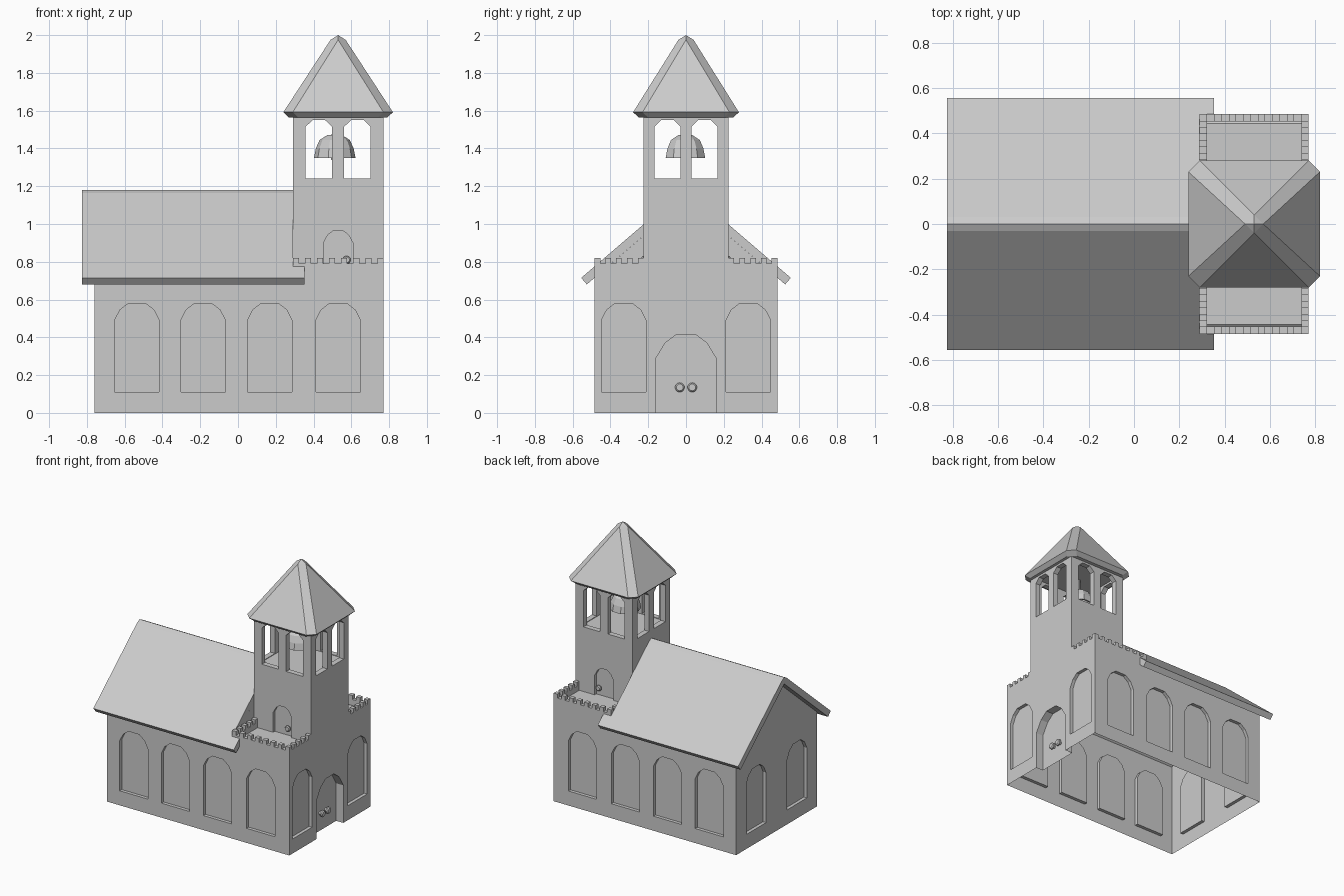
import bpy, bmesh, math
from mathutils import Matrix, Vector

if "Cube" in bpy.data.objects:
    bpy.data.objects.remove(bpy.data.objects["Cube"])


def finish(name, bm):
    bmesh.ops.recalc_face_normals(bm, faces=bm.faces[:])
    me = bpy.data.meshes.new(name)
    bm.to_mesh(me)
    bm.free()
    ob = bpy.data.objects.new(name, me)
    bpy.context.collection.objects.link(ob)
    return ob


def add_box(bm, x0, x1, y0, y1, z0, z1):
    m = Matrix.Translation(((x0 + x1) / 2, (y0 + y1) / 2, (z0 + z1) / 2))
    m = m @ Matrix.Diagonal((x1 - x0, y1 - y0, z1 - z0, 1))
    bmesh.ops.create_cube(bm, size=1, matrix=m)


def box(name, *dims):
    bm = bmesh.new()
    add_box(bm, *dims)
    return finish(name, bm)


def prism(name, profile, axis, a, b):
    """Extrude a (sideways, z) profile along x or y from a to b."""
    bm = bmesh.new()
    put = (lambda u, z, t: (t, u, z)) if axis == 'X' else (lambda u, z, t: (u, t, z))
    r0 = [bm.verts.new(put(u, z, a)) for u, z in profile]
    r1 = [bm.verts.new(put(u, z, b)) for u, z in profile]
    n = len(profile)
    bm.faces.new(r0)
    bm.faces.new(r1)
    for i in range(n):
        j = (i + 1) % n
        bm.faces.new((r0[i], r0[j], r1[j], r1[i]))
    return finish(name, bm)


def arch(c, z0, side):
    """Arched outline; side lists (half width, z) from springing to crown."""
    w = side[0][0]
    return ([(c - w, z0), (c + w, z0)] + [(c + u, z) for u, z in side]
            + [(c - u, z) for u, z in reversed(side)])


def cut(target, cutter):
    mod = target.modifiers.new("cut", 'BOOLEAN')
    mod.operation = 'DIFFERENCE'
    mod.solver = 'EXACT'
    mod.object = cutter
    bpy.context.view_layer.objects.active = target
    bpy.ops.object.modifier_apply(modifier=mod.name)
    bpy.data.objects.remove(cutter, do_unlink=True)


def lathe(name, profile, segs, matrix):
    bm = bmesh.new()
    vs = [bm.verts.new((r, 0, z)) for r, z in profile]
    es = [bm.edges.new(p) for p in zip(vs, vs[1:])]
    bmesh.ops.spin(bm, geom=vs + es, cent=(0, 0, 0), axis=(0, 0, 1),
                   angle=2 * math.pi, steps=segs)
    bmesh.ops.remove_doubles(bm, verts=bm.verts[:], dist=1e-5)
    bmesh.ops.transform(bm, matrix=matrix, verts=bm.verts[:])
    return finish(name, bm)


TX, HX, HY, W = 0.53, 0.24, 0.225, 0.485      # tower centre, half sizes, wall half depth
XL, XT, XR = -0.76, TX - HX, TX + HX

# Church walls: gabled hall, lowered at the tower end
walls = prism("church_walls", [(-W, 0), (W, 0), (W, 0.714), (0, 1.13), (-W, 0.714)],
              'X', XL, XR)
cut(walls, box("cutter", XT, 1, -1, 1, 0.75, 2))
window = [(0.118, 0.49), (0.09, 0.545), (0.045, 0.58)]
D = 0.025
for s in (-1, 1):
    for c in (-0.535, -0.185, 0.168, 0.53):
        cut(walls, prism("cutter", arch(c, 0.11, window), 'Y', s * (W - D), s * 0.6))
    cut(walls, prism("cutter", arch(s * 0.33, 0.11, window), 'X', XR - D, 0.9))
    cut(walls, prism("cutter", arch(s * 0.245, 0.11, window), 'X', -0.9, XL + D))
door = [(0.162, 0.285), (0.11, 0.37), (0.05, 0.415)]
cut(walls, prism("cutter", arch(0, -0.1, door), 'X', XR - 0.06, 0.9))
# Open underside
bm = bmesh.new()
bm.from_mesh(walls.data)
bmesh.ops.delete(bm, geom=[f for f in bm.faces if all(abs(v.co.z) < 1e-4 for v in f.verts)],
                 context='FACES')
bm.to_mesh(walls.data)
bm.free()

# Hall roof, notched around the tower base
half = [(0.555, 0.715), (0.03, 1.165)]
roof = prism("hall_roof", half + [(0, 1.18)] + [(-y, z) for y, z in reversed(half)]
             + [(-0.525, 0.68), (0, 1.13), (0.525, 0.68)], 'X', -0.825, 0.352)
cut(roof, box("cutter", XT, 1, -W, W, 0.5, 2))

# Battlements on both balconies
T, ZP, ZM = 0.032, 0.79, 0.82
for s, side in ((-1, "front"), (1, "back")):
    bm = bmesh.new()

    def wall(x0, x1, y0, y1, z0, z1):
        add_box(bm, x0, x1, *sorted((s * y0, s * y1)), z0, z1)

    wall(XT, XR, W - T, W, 0.70, ZP)
    for i in range(0, 15, 2):
        wall(XT + i * T, XT + (i + 1) * T, W - T, W, ZP, ZM)
    step = (W - HY) / 9
    for x in (XT, XR - T):
        wall(x, x + T, HY, W - T, 0.70, ZP)
        for i in range(0, 8, 2):
            wall(x, x + T, HY + i * step, HY + (i + 1) * step, ZP, ZM)
    finish(side + "_battlement", bm)

# Bell tower with hollow belfry
tower = box("bell_tower", XT, XR, -HY, HY, 0.74, 1.575)
cut(tower, box("cutter", XT + 0.04, XR - 0.04, -HY + 0.04, HY - 0.04, 1.235, 1.565))
opening = [(0.07, 1.515), (0.033, 1.55)]
for s in (-1, 1):
    cut(tower, prism("cutter", arch(TX + s * 0.102, 1.24, opening), 'Y', -0.5, 0.5))
    cut(tower, prism("cutter", arch(s * 0.098, 1.24, opening), 'X', 0, 1))
    small = [(0.078, 0.90), (0.055, 0.942), (0.025, 0.965)]
    cut(tower, prism("cutter", arch(TX, 0.75, small), 'Y', s * (HY - 0.02), s * 0.4))

# Tower roof: pyramid with chamfered hips
bm = bmesh.new()


def eave(d, z):
    a, b, c = 0.29 - d, 0.28 - d, 0.05
    pts = [(a, -b + c), (a, b - c), (a - c, b), (c - a, b),
           (-a, b - c), (-a, c - b), (c - a, -b), (a - c, -b)]
    return [bm.verts.new((TX + x, y, z)) for x, y in pts]


low, up = eave(0.028, 1.565), eave(0, 1.592)
top = [bm.verts.new((TX + x, y, 1.975)) for x, y in
       ((0.04, 0), (0, 0.04), (-0.04, 0), (0, -0.04))]
tip = bm.verts.new((TX, 0, 2.0))
bm.faces.new(low)
for i in range(8):
    bm.faces.new((low[i], low[(i + 1) % 8], up[(i + 1) % 8], up[i]))
for i in range(4):
    j = (i + 1) % 4
    bm.faces.new((up[2 * i], up[2 * i + 1], top[i]))
    bm.faces.new((up[2 * i + 1], up[(2 * i + 2) % 8], top[j], top[i]))
    bm.faces.new((top[i], top[j], tip))
finish("tower_roof", bm)

# Bell, hanger and clapper
at = Matrix.Translation((0.512, -0.003, 0))
lathe("bell", [(0.0, 1.475), (0.04, 1.47), (0.08, 1.445), (0.1, 1.40), (0.11, 1.35),
               (0.098, 1.35), (0.088, 1.40), (0.06, 1.435), (0.0, 1.45)], 10, at)
lathe("bell_hanger", [(0, 1.47), (0.012, 1.47), (0.012, 1.57), (0, 1.57)], 8, at)
lathe("bell_clapper", [(0, 1.45), (0.008, 1.45), (0.008, 1.37), (0.02, 1.355),
                       (0.02, 1.342), (0, 1.33)], 8, at)

# Door knobs
knob = [(0.012, -0.005), (0.012, 0.012), (0.025, 0.018), (0.025, 0.028), (0.018, 0.035), (0, 0.035)]


def add_knob(name, pos, direction, scale):
    rot = Vector((0, 0, 1)).rotation_difference(Vector(direction)).to_matrix().to_4x4()
    lathe(name, knob, 14, Matrix.Translation(pos) @ rot @ Matrix.Scale(scale, 4))


for s in (-1, 1):
    add_knob("main_door_knob", (XR - 0.06, s * 0.033, 0.135), (1, 0, 0), 1)
    add_knob("balcony_door_knob", (0.575, s * (HY - 0.02), 0.81), (0, s, 0), 0.85)
